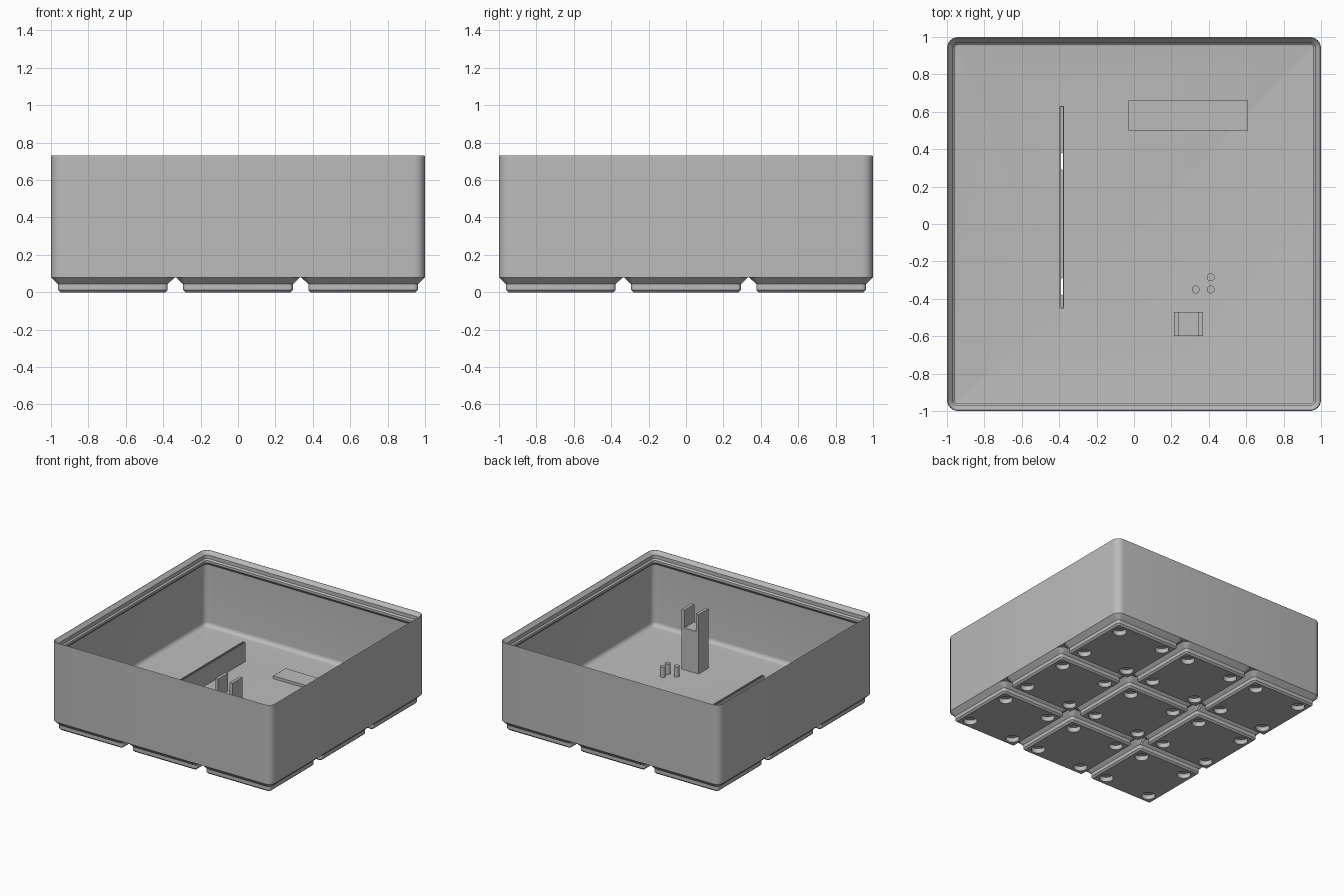
import bpy, bmesh
from math import sin, cos, pi, radians
from mathutils import Matrix, Vector

if "Cube" in bpy.data.objects:
    bpy.data.objects.remove(bpy.data.objects["Cube"], do_unlink=True)

grey = bpy.data.materials.new("plain grey")
grey.use_nodes = True
colour = (0.5, 0.5, 0.5, 1)
grey.diffuse_color = colour
grey.node_tree.nodes["Principled BSDF"].inputs["Base Color"].default_value = colour


def loft(bm, half, radius, profile, centre=(0, 0), steps=6):
    """Skin rounded-square rings; profile holds (inset, z) pairs, ends capped."""
    rings = []
    for inset, z in profile:
        h, r = half - inset, max(radius - inset, 0.004)
        ring = []
        for q in range(4):
            sx, sy = ((1, 1), (-1, 1), (-1, -1), (1, -1))[q]
            for i in range(steps + 1):
                a = (q + i / steps) * pi / 2
                ring.append(bm.verts.new((centre[0] + sx * (h - r) + r * cos(a),
                                          centre[1] + sy * (h - r) + r * sin(a), z)))
        rings.append(ring)
    for low, high in zip(rings, rings[1:]):
        for i in range(len(low)):
            j = (i + 1) % len(low)
            bm.faces.new((low[i], low[j], high[j], high[i]))
    bm.faces.new(rings[0][::-1])
    bm.faces.new(rings[-1])


def box(bm, low, high):
    low, high = Vector(low), Vector(high)
    size = Matrix.Diagonal((*(high - low), 1))
    bmesh.ops.create_cube(bm, size=1, matrix=Matrix.Translation((low + high) / 2) @ size)


def cylinder(bm, x, y, r, low, high, sides=24):
    bmesh.ops.create_cone(bm, cap_ends=True, segments=sides, radius1=r, radius2=r,
                          depth=high - low, matrix=Matrix.Translation((x, y, (low + high) / 2)))


def finish(name, bm, cutters=()):
    bmesh.ops.recalc_face_normals(bm, faces=bm.faces)
    mesh = bpy.data.meshes.new(name)
    bm.to_mesh(mesh)
    bm.free()
    mesh.materials.append(grey)
    ob = bpy.data.objects.new(name, mesh)
    bpy.context.collection.objects.link(ob)
    bpy.ops.object.select_all(action='DESELECT')
    bpy.context.view_layer.objects.active = ob
    ob.select_set(True)
    for cutter in cutters:
        mod = ob.modifiers.new("cut", 'BOOLEAN')
        mod.operation, mod.solver, mod.object = 'DIFFERENCE', 'EXACT', cutter
        bpy.ops.object.modifier_apply(modifier=mod.name)
    bpy.ops.object.shade_smooth_by_angle(angle=radians(30))
    return ob


PITCH, FLOOR, TOP, WALL, FILLET = 0.669, 0.1115, 0.73, 0.0155, 0.035
cells = [(i * PITCH, j * PITCH) for i in (-1, 0, 1) for j in (-1, 0, 1)]

# Cutters: card slot and magnet holes
bm = bmesh.new()
box(bm, (-0.391, -0.445, 0.045), (-0.379, 0.625, 0.4))
slot_cutter = finish("slot_cutter", bm)
bm = bmesh.new()
for cx, cy in cells:
    for sx in (-1, 1):
        for sy in (-1, 1):
            cylinder(bm, cx + sx * 0.207, cy + sy * 0.207, 0.052, -0.05, 0.038)
magnet_cutter = finish("magnet_cutter", bm)

# Open box with stacking lip and filleted floor
profile = [(0, 0.08), (0, TOP - 0.003), (0.002, TOP), (0.005, TOP), (0.03, 0.702),
           (0.03, 0.673), (0.041, 0.662), (0.041, 0.643), (WALL, 0.617)]
for i in range(7):
    a = i / 6 * pi / 2
    profile.append((WALL + FILLET * (1 - cos(a)), FLOOR + FILLET * (1 - sin(a))))
bm = bmesh.new()
loft(bm, 1, 0.06, profile)
finish("box_body", bm, [slot_cutter])

# Grid of stepped feet
bm = bmesh.new()
for cell in cells:
    loft(bm, 0.331, 0.06, [(0.051, 0), (0.038, 0.013), (0.038, 0.043), (0, 0.08)], cell)
finish("feet", bm, [magnet_cutter, slot_cutter])

# Slotted card holder
bm = bmesh.new()
box(bm, (-0.397, -0.452, FLOOR), (-0.373, 0.632, 0.27))
finish("card_holder", bm, [slot_cutter])

# Low pad at the back
bm = bmesh.new()
box(bm, (-0.03, 0.5, FLOOR), (0.61, 0.66, 0.135))
finish("low_pad", bm)

# Forked post
bm = bmesh.new()
fork = [(0.215, FLOOR), (0.37, FLOOR), (0.37, 0.6), (0.345, 0.6),
        (0.345, 0.455), (0.24, 0.455), (0.24, 0.6), (0.215, 0.6)]
face = bm.faces.new([bm.verts.new((x, -0.6, z)) for x, z in fork])
side = bmesh.ops.extrude_face_region(bm, geom=[face])
bmesh.ops.translate(bm, vec=(0, 0.13, 0),
                    verts=[v for v in side["geom"] if isinstance(v, bmesh.types.BMVert)])
finish("forked_post", bm)

# Three pins
bm = bmesh.new()
for x, y in ((0.33, -0.35), (0.41, -0.35), (0.41, -0.285)):
    cylinder(bm, x, y, 0.021, FLOOR, 0.195)
finish("pins", bm)

for cutter in (slot_cutter, magnet_cutter):
    cutter.hide_render = True
    cutter.hide_set(True)
